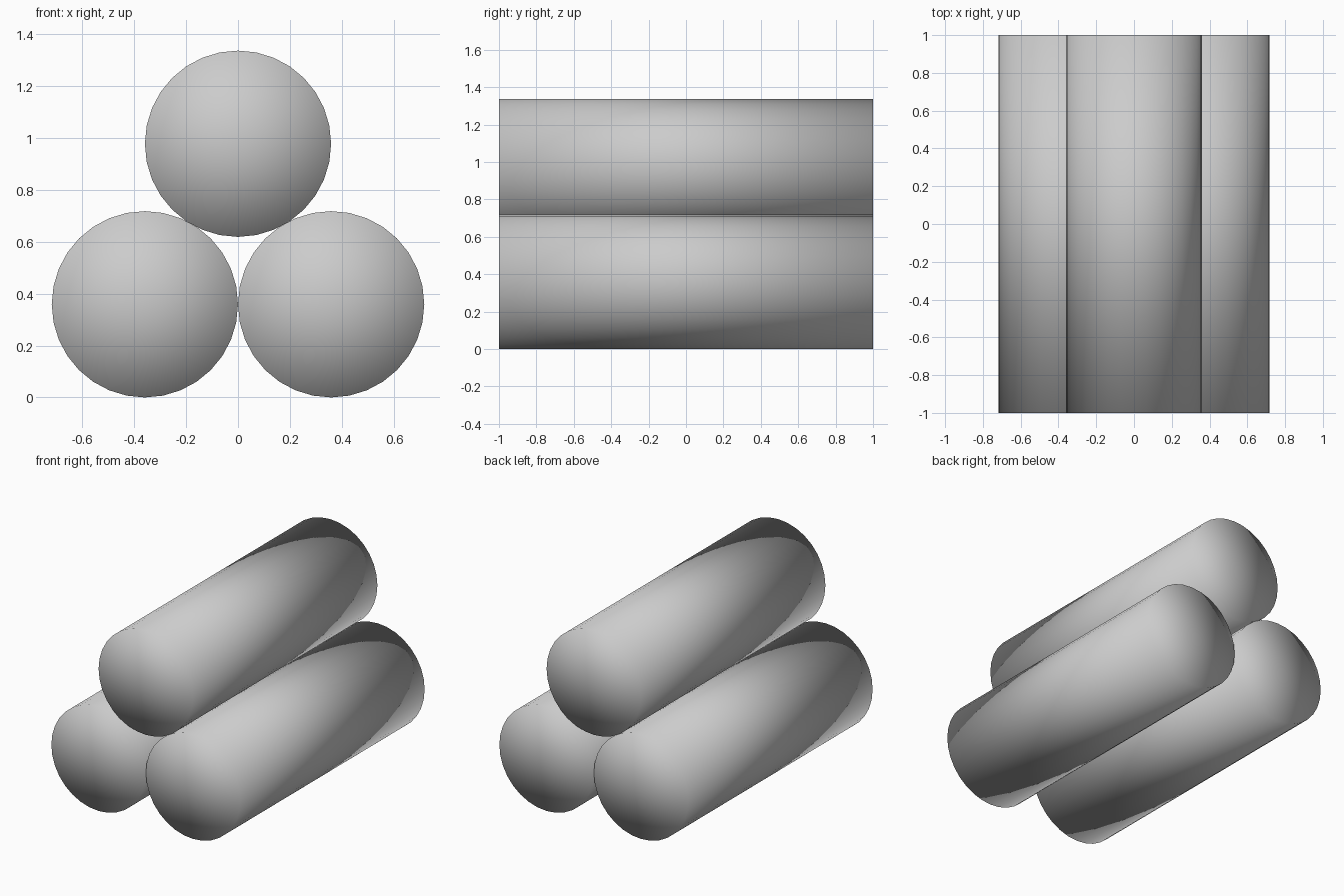
import bpy
import math

if "Cube" in bpy.data.objects:
    bpy.data.objects.remove(bpy.data.objects["Cube"])

RADIUS = 0.359
LENGTH = 2.0


def log(name, x, z):
    # Round log lying along y, fan caps, smooth all over
    bpy.ops.mesh.primitive_cylinder_add(
        vertices=32, radius=RADIUS, depth=LENGTH, end_fill_type='TRIFAN',
        location=(x, 0, z), rotation=(math.pi / 2, 0, 0))
    obj = bpy.context.object
    obj.name = name
    bpy.ops.object.shade_smooth()
    return obj


# Two logs side by side on the ground, touching
log("lower_left_log", -RADIUS, RADIUS)
log("lower_right_log", RADIUS, RADIUS)

# Third log resting in the groove between them
log("upper_log", 0, RADIUS * (1 + math.sqrt(3)) - 0.003)
